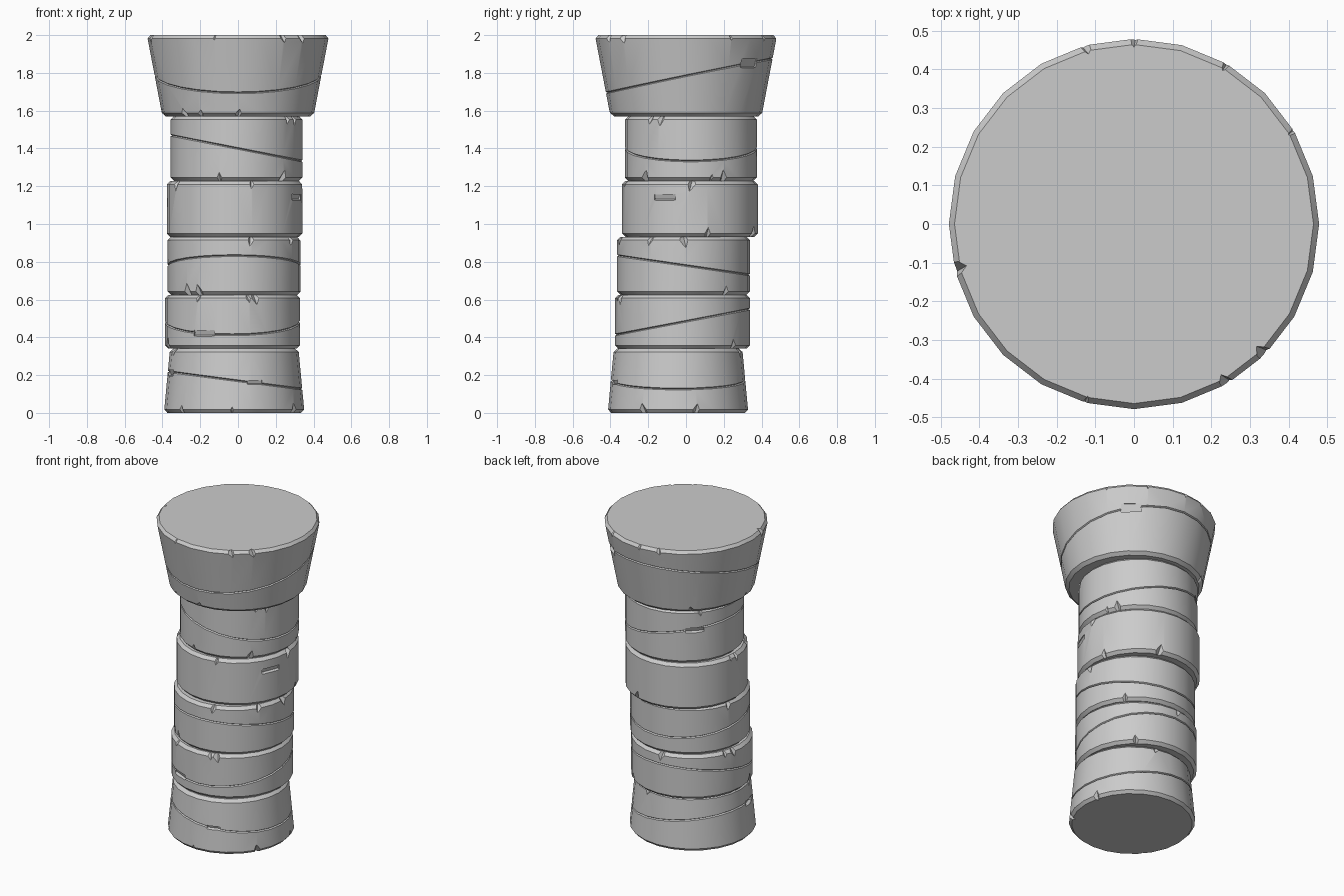
import bpy, bmesh, random
from math import sin, cos, pi, radians
from mathutils import Vector, Matrix

if "Cube" in bpy.data.objects:
    bpy.data.objects.remove(bpy.data.objects["Cube"])

random.seed(4)
SEG = 24
BEV = 0.018


def finish(bm, name):
    bmesh.ops.recalc_face_normals(bm, faces=bm.faces[:])
    me = bpy.data.meshes.new(name)
    bm.to_mesh(me)
    bm.free()
    ob = bpy.data.objects.new(name, me)
    bpy.context.collection.objects.link(ob)
    return ob


def stone(name, cx, cy, z0, z1, r0, r1, crack=None):
    """Chamfered drum; crack = (height, slope x, slope y) of a thin tilted groove."""
    bm = bmesh.new()

    def radius(z):
        return r0 + (r1 - r0) * (z - z0) / (z1 - z0)

    def ring(zf, inset):
        out = []
        for i in range(SEG):
            a = 2 * pi * i / SEG
            c, s = cos(a), sin(a)
            z = zf(c, s)
            r = radius(z) - inset
            out.append(bm.verts.new((cx + c * r, cy + s * r, z)))
        return out

    def level(z, inset):
        return ring(lambda c, s: z, inset)

    rings = [level(z0, BEV), level(z0 + BEV, 0)]
    if crack:
        h, bx, by = crack
        for off, inset in ((-0.005, 0), (0, 0.008), (0.005, 0)):
            rm = (r0 + r1) / 2
            rings.append(ring(lambda c, s: h + off + bx * (cx + c * rm) + by * (cy + s * rm), inset))
    rings += [level(z1 - BEV, 0), level(z1, BEV)]
    for a, b in zip(rings, rings[1:]):
        for i in range(SEG):
            j = (i + 1) % SEG
            bm.faces.new((a[i], a[j], b[j], b[i]))
    bm.faces.new(rings[0][::-1])
    bm.faces.new(rings[-1])
    return finish(bm, name)


def carve(ob, cx, cy, z0, z1, r0, r1, top, bottom, flakes):
    """Cut rim chips (angles in degrees) and flat flakes (angle, z, width, height)."""
    bm = bmesh.new()
    for angles, z, r in ((top, z1, r1), (bottom, z0, r0)):
        for deg in angles:
            a = radians(deg)
            k = random.uniform(0.75, 1.3)
            m = (Matrix.Translation((cx + cos(a) * r, cy + sin(a) * r, z))
                 @ Matrix.Rotation(a, 4, 'Z')
                 @ Matrix.Rotation(random.uniform(-0.3, 0.3), 4, 'X')
                 @ Matrix.Diagonal((0.028 * k, 0.026 * k, 0.05 * k, 1)))
            v = [bm.verts.new(m @ Vector(p)) for p in
                 ((1, 0, 0), (0, 1, 0), (-1, 0, 0), (0, -1, 0), (0, 0, 1), (0, 0, -1))]
            for i in range(4):
                j = (i + 1) % 4
                bm.faces.new((v[i], v[j], v[4]))
                bm.faces.new((v[j], v[i], v[5]))
    for deg, z, w, h in flakes:
        a = radians(deg)
        r = r0 + (r1 - r0) * (z - z0) / (z1 - z0)
        m = (Matrix.Translation((cx + cos(a) * r, cy + sin(a) * r, z))
             @ Matrix.Rotation(a, 4, 'Z') @ Matrix.Rotation(0.35, 4, 'Y')
             @ Matrix.Diagonal((0.03, w, h, 1)))
        bmesh.ops.create_cube(bm, size=1, matrix=m)
    cutter = finish(bm, "chip_cutter")
    cutter.hide_render = True
    mod = ob.modifiers.new("chips", 'BOOLEAN')
    mod.operation = 'DIFFERENCE'
    mod.solver = 'EXACT'
    mod.use_self = True
    mod.object = cutter
    bpy.ops.object.select_all(action='DESELECT')
    bpy.context.view_layer.objects.active = ob
    ob.select_set(True)
    bpy.ops.object.modifier_apply(modifier=mod.name)
    bpy.data.objects.remove(cutter)
    bpy.ops.object.shade_smooth_by_angle(angle=radians(25))


# name, (cx, cy, z0, z1, r0, r1), crack, top chips, bottom chips, flakes
PARTS = [
    ("base_stone", (-0.02, -0.042, 0, 0.34, 0.372, 0.34), (0.17, -0.13, 0),
     (-160, 75), (-92, -30, 15, -140), ((195, 0.21, 0.09, 0.03), (-72, 0.16, 0.08, 0.02))),
    ("lower_drum", (-0.03, -0.018, 0.34, 0.625, 0.357, 0.357), (0.485, 0, 0.19),
     (-120, -77, -70, 95, 158, 168), (-165, 50), ((-115, 0.42, 0.12, 0.03),)),
    ("second_drum", (-0.02, -0.013, 0.625, 0.932, 0.352, 0.352), (0.78, 0, -0.145),
     (-75, -30, 0, 165), (-135, -122, 40), ()),
    ("third_drum", (-0.018, 0.021, 0.932, 1.228, 0.359, 0.359), None,
     (-150, -75, 2, 172, 180), (15, 70), ((-22, 1.14, 0.12, 0.03),)),
    ("upper_drum", (-0.008, 0.026, 1.228, 1.57, 0.349, 0.349), (1.40, -0.195, 0),
     (-38, -27, 140), (-105, -45, 18, 30), ((135, 1.44, 0.11, 0.03),)),
    ("capital", (0, 0, 1.57, 2.0, 0.4, 0.482), (1.785, 0, 0.205),
     (90, 60, 30, -45, -60, -105, 194, 105), (-135, -120, -90, 130, 185),
     ((48, 1.85, 0.12, 0.05),)),
]

for name, dims, crack, top, bottom, flakes in PARTS:
    carve(stone(name, *dims, crack), *dims, top, bottom, flakes)
